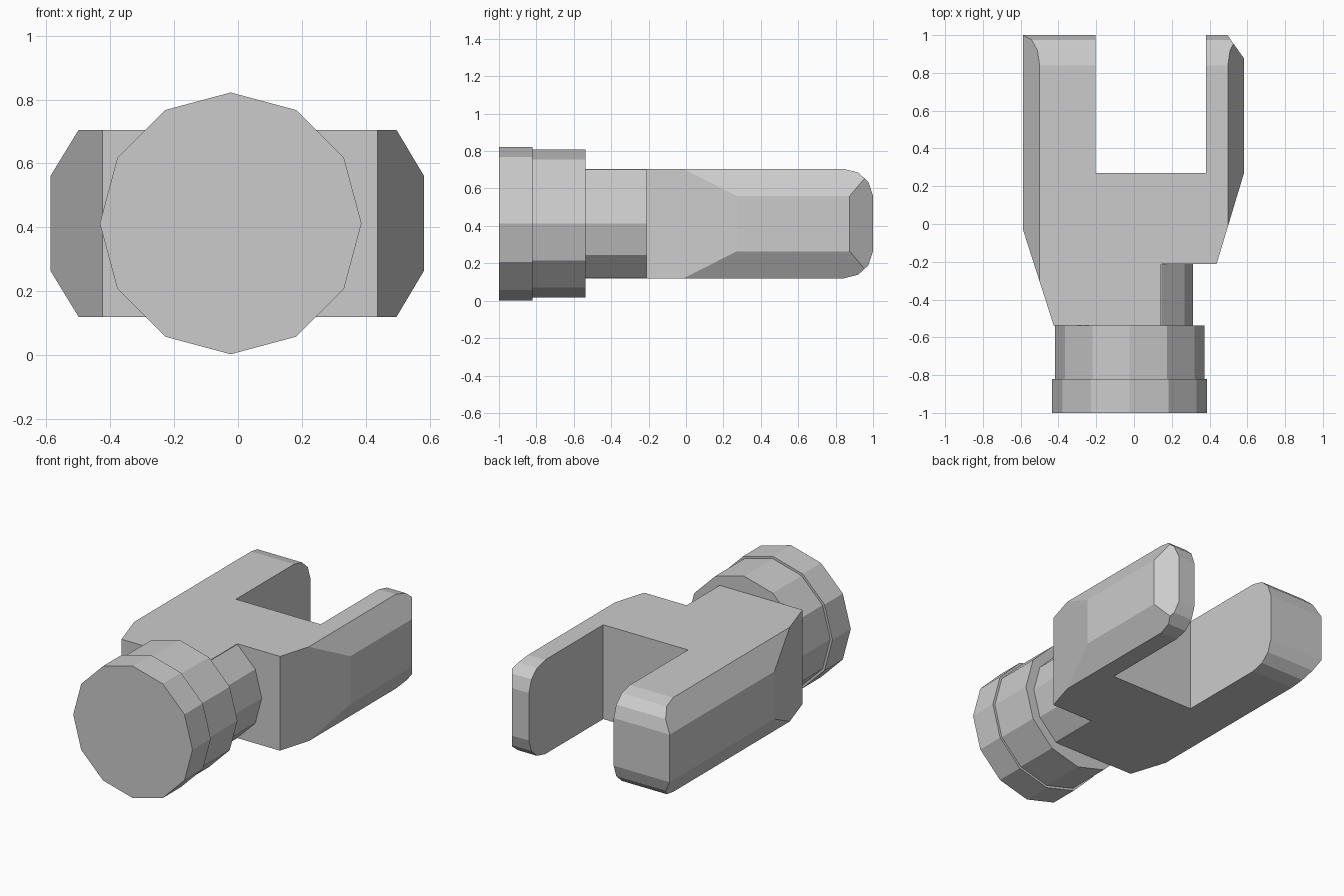
import bpy, bmesh, math
from mathutils import Vector

if "Cube" in bpy.data.objects:
    bpy.data.objects.remove(bpy.data.objects["Cube"])

grey = bpy.data.materials.new("steel grey")
grey.diffuse_color = (0.6, 0.6, 0.6, 1)
grey.use_nodes = True
grey.node_tree.nodes["Principled BSDF"].inputs["Base Color"].default_value = grey.diffuse_color

CX, CZ = -0.023, 0.412          # shank axis


def prism(name, points, axis, lo, hi):
    """Extrude a 2D outline along an axis; points use the other two axes in order."""
    def place(p, t):
        c = list(p)
        c.insert(axis, t)
        return Vector(c)
    bm = bmesh.new()
    face = bm.faces.new([bm.verts.new(place(p, lo)) for p in points])
    ext = bmesh.ops.extrude_face_region(bm, geom=[face])
    verts = [v for v in ext["geom"] if isinstance(v, bmesh.types.BMVert)]
    bmesh.ops.translate(bm, verts=verts, vec=place((0, 0), hi - lo))
    bmesh.ops.recalc_face_normals(bm, faces=bm.faces)
    mesh = bpy.data.meshes.new(name)
    bm.to_mesh(mesh)
    bm.free()
    mesh.materials.append(grey)
    obj = bpy.data.objects.new(name, mesh)
    bpy.context.collection.objects.link(obj)
    return obj


def ring(r, degrees):
    return [(CX + r * math.cos(math.radians(a)), CZ + r * math.sin(math.radians(a)))
            for a in degrees]


def mirrored_z(points):
    return points + [(u, 2 * CZ - z) for u, z in reversed(points)]


# Fork body: plan outline, with slot, tapered shoulders and one cut corner
fork = prism("fork_body", [
    (-0.425, -0.537), (0.144, -0.537), (0.144, -0.212), (0.437, -0.212),
    (0.70, 0.66), (0.70, 0.71), (0.424, 1.10), (0.38, 1.10), (0.38, 0.27),
    (-0.203, 0.27), (-0.203, 1.10), (-0.70, 1.10), (-0.70, 0.32)], 2, -0.2, 1.0)

# Chamfered cross-section and rounded fork tips trim the body
section = prism("chamfer_cutter", mirrored_z(
    [(-0.588, 0.56), (-0.441, 0.80), (0.44, 0.80), (0.583, 0.56)]), 1, -0.8, 1.3)
tips = prism("tip_cutter", mirrored_z(
    [(-0.8, 0.705), (0.84, 0.705), (0.92, 0.685), (0.975, 0.635), (1.0, 0.56)]),
    0, -0.9, 0.9)
for cutter in (section, tips):
    mod = fork.modifiers.new(cutter.name, 'BOOLEAN')
    mod.operation, mod.solver, mod.object = 'INTERSECT', 'EXACT', cutter
bpy.context.view_layer.update()
trimmed = bpy.data.meshes.new_from_object(
    fork.evaluated_get(bpy.context.evaluated_depsgraph_get()))
fork.modifiers.clear()
fork.data = trimmed
for cutter in (section, tips):
    bpy.data.objects.remove(cutter)

# Exposed half of the faceted neck, beside the body extension
prism("neck", ring(0.335, range(-60, 61, 30)), 1, -0.537, -0.212)

# Twelve-sided shank collars
prism("inner_collar", ring(0.395, range(0, 360, 30)), 1, -0.82, -0.537)
prism("end_collar", ring(0.41, range(0, 360, 30)), 1, -1.0, -0.82)
